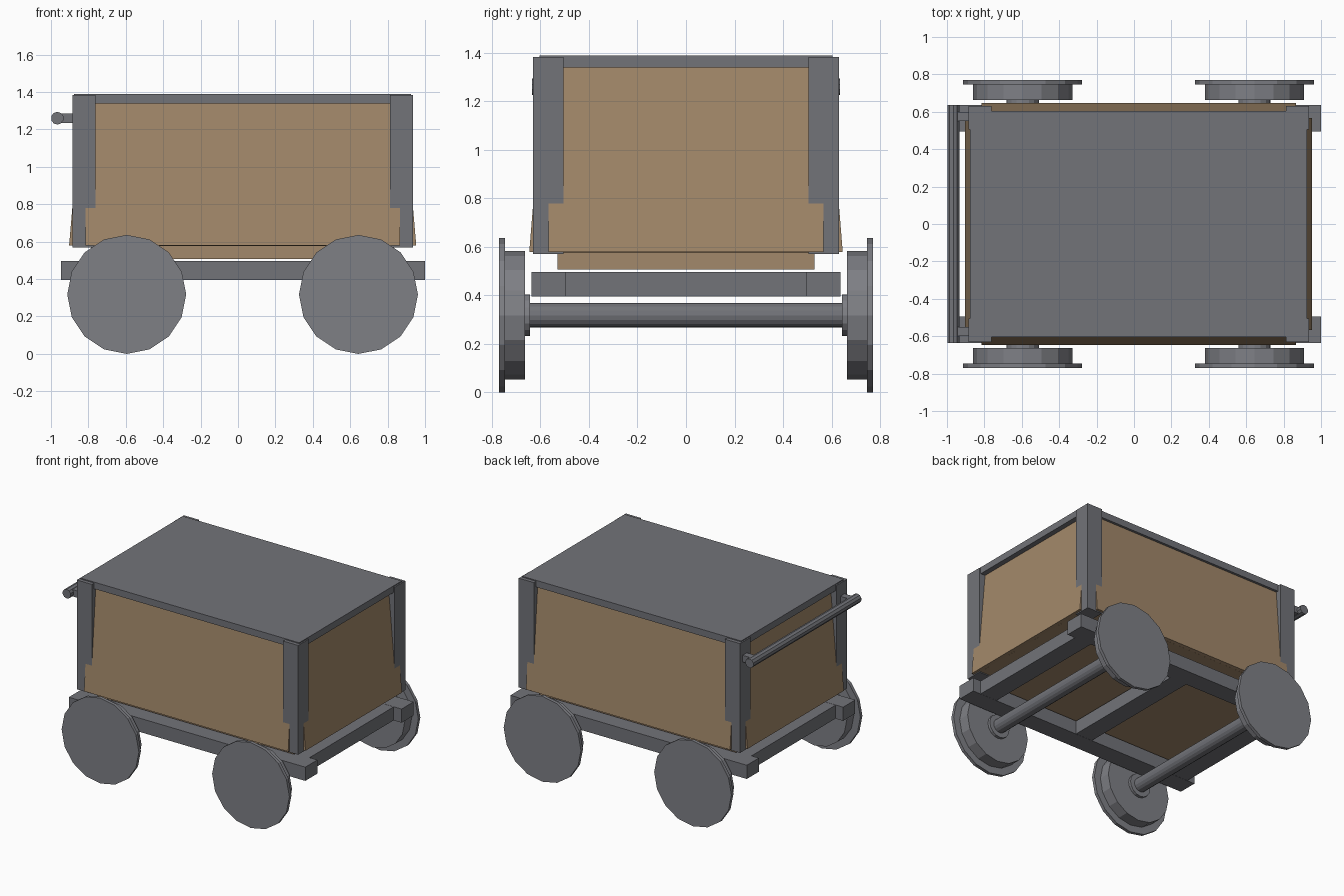
import bpy, bmesh, math
from mathutils import Matrix, Vector

if "Cube" in bpy.data.objects:
    bpy.data.objects.remove(bpy.data.objects["Cube"])

CX = 0.025          # body and frame centre in x


def material(name, rgb):
    m = bpy.data.materials.new(name)
    m.diffuse_color = (*rgb, 1)
    m.use_nodes = True
    m.node_tree.nodes["Principled BSDF"].inputs["Base Color"].default_value = m.diffuse_color
    return m


wood = material("wood", (0.365, 0.248, 0.145))
iron = material("dark_metal", (0.168, 0.172, 0.19))
wheel_iron = material("wheel_metal", (0.21, 0.214, 0.235))


def finish(name, bm, mat):
    bmesh.ops.recalc_face_normals(bm, faces=bm.faces)
    me = bpy.data.meshes.new(name)
    bm.to_mesh(me)
    bm.free()
    ob = bpy.data.objects.new(name, me)
    bpy.context.collection.objects.link(ob)
    me.materials.append(mat)
    return ob


def box(name, x, y, z, mat=iron):
    bm = bmesh.new()
    size = Matrix.Diagonal((x[1] - x[0], y[1] - y[0], z[1] - z[0], 1))
    mid = Vector((sum(x) / 2, sum(y) / 2, sum(z) / 2))
    bmesh.ops.create_cube(bm, size=1, matrix=Matrix.Translation(mid) @ size)
    return finish(name, bm, mat)


def add_cyl(bm, r, y0, y1, x, z, n):
    m = Matrix.Translation((x, (y0 + y1) / 2, z)) @ Matrix.Rotation(math.pi / 2, 4, 'X')
    bmesh.ops.create_cone(bm, cap_ends=True, segments=n, radius1=r, radius2=r,
                          depth=abs(y1 - y0), matrix=m)


def panel(name, half_width, bottom, top, angle):
    # leaning slab: extruded side profile, turned to face one side of the body
    prof = [(bottom, 0.58), (top, 1.35), (top - 0.03, 1.35), (bottom - 0.03, 0.577)]
    bm = bmesh.new()
    face = bm.faces.new([bm.verts.new((-half_width, -d, z)) for d, z in prof])
    ext = bmesh.ops.extrude_face_region(bm, geom=[face])
    bmesh.ops.translate(bm, vec=(2 * half_width, 0, 0),
                        verts=[v for v in ext["geom"] if isinstance(v, bmesh.types.BMVert)])
    bmesh.ops.transform(bm, verts=bm.verts,
                        matrix=Matrix.Translation((CX, 0, 0)) @ Matrix.Rotation(angle, 4, 'Z'))
    return finish(name, bm, wood)


# flared wooden panels on four sides
for i, side in enumerate(("front", "right", "back", "left")):
    if i % 2 == 0:
        panel(side + "_panel", 0.84, 0.646, 0.584, i * math.pi / 2)
    else:
        panel(side + "_panel", 0.567, 0.928, 0.862, i * math.pi / 2)

# floor and lid
box("floor", (CX - 0.9, CX + 0.9), (-0.62, 0.62), (0.577, 0.6), wood)
box("floor_base", (CX - 0.81, CX + 0.81), (-0.53, 0.53), (0.507, 0.58), wood)
box("lid", (CX - 0.901, CX + 0.901), (-0.603, 0.603), (1.34, 1.39))

# corner posts and chassis rails
for sy in (-1, 1):
    for sx in (-1, 1):
        box("corner_post", sorted((CX + sx * 0.787, CX + sx * 0.911)),
            sorted((sy * 0.505, sy * 0.63)), (0.57, 1.383))
    box("chassis_rail", (CX - 0.972, CX + 0.975), sorted((sy * 0.495, sy * 0.637)), (0.395, 0.497))

# chassis cross beams
for x in (-0.84, 0, 0.84):
    box("cross_beam", (CX + x - 0.07, CX + x + 0.07), (-0.5, 0.5), (0.396, 0.496))

# axles and stepped wheels
for x in (-0.595, 0.644):
    bm = bmesh.new()
    add_cyl(bm, 0.051, -0.655, 0.655, x, 0.318, 16)
    finish("axle", bm, iron)
    for s in (-1, 1):
        bm = bmesh.new()
        for r, y0, y1 in ((0.086, 0.643, 0.67), (0.265, 0.663, 0.748), (0.318, 0.746, 0.77)):
            add_cyl(bm, r, s * y0, s * y1, x, 0.318, 16)
        finish("wheel", bm, wheel_iron)

# push handle with two brackets
bm = bmesh.new()
add_cyl(bm, 0.034, -0.635, 0.635, -0.966, 1.26, 10)
finish("handle_bar", bm, iron)
for s in (-1, 1):
    box("handle_bracket", (-0.965, -0.88), sorted((s * 0.55, s * 0.6)), (1.235, 1.285))
